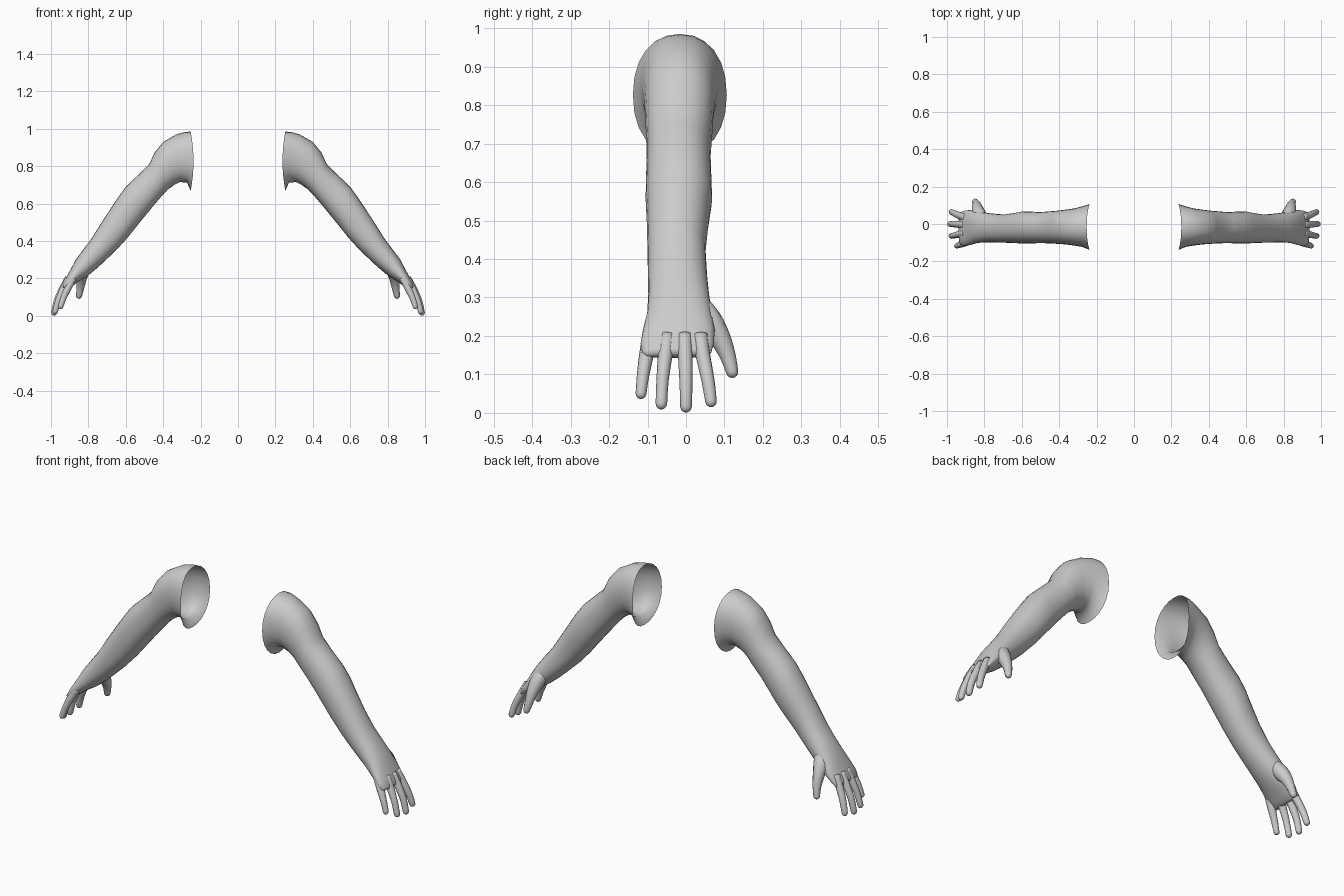
import bpy, bmesh, math
from mathutils import Vector

if "Cube" in bpy.data.objects:
    bpy.data.objects.remove(bpy.data.objects["Cube"])

skin = bpy.data.materials.new("plain grey")
skin.diffuse_color = (0.6, 0.6, 0.6, 1)
skin.use_nodes = True
skin.node_tree.nodes["Principled BSDF"].inputs["Base Color"].default_value = skin.diffuse_color


def superellipse(n, power):
    """Unit cross-section points, slightly squared when power > 2."""
    for i in range(n):
        a = 2 * math.pi * i / n
        c, s = math.cos(a), math.sin(a)
        yield (math.copysign(abs(c) ** (2 / power), c),
               math.copysign(abs(s) ** (2 / power), s))


def loft(name, rings, cap_start):
    """Skin a list of equal point rings, close the end and mirror to the other side."""
    bm = bmesh.new()
    rows = [[bm.verts.new(p) for p in ring] for ring in rings]
    n = len(rows[0])
    for a, b in zip(rows, rows[1:]):
        for i in range(n):
            j = (i + 1) % n
            bm.faces.new((a[i], a[j], b[j], b[i]))
    bm.faces.new(rows[-1])
    if cap_start:
        bm.faces.new(list(reversed(rows[0])))
    bmesh.ops.recalc_face_normals(bm, faces=bm.faces)
    # an open sleeve may be guessed inside out: check against its axis
    bm.faces.ensure_lookup_table()
    f = bm.faces[0]
    mid = sum((v.co for v in rows[0]), Vector()) / n
    if f.normal.dot(f.calc_center_median() - mid) < 0:
        bmesh.ops.reverse_faces(bm, faces=bm.faces)
    for f in bm.faces:
        f.smooth = True
    mesh = bpy.data.meshes.new(name)
    bm.to_mesh(mesh)
    bm.free()
    mesh.materials.append(skin)
    obj = bpy.data.objects.new(name, mesh)
    bpy.context.collection.objects.link(obj)
    mirror = obj.modifiers.new("mirror", 'MIRROR')
    mirror.use_mirror_merge = False
    return obj


# Arm sections: top x, top z, bottom x, bottom z, front y, back y
sections = [
    (0.253, 0.985, 0.253, 0.668, -0.138, 0.106),
    (0.285, 0.983, 0.272, 0.712, -0.122, 0.094),
    (0.330, 0.970, 0.310, 0.715, -0.115, 0.083),
    (0.400, 0.930, 0.340, 0.700, -0.109, 0.076),
    (0.445, 0.875, 0.375, 0.675, -0.106, 0.071),
    (0.475, 0.810, 0.415, 0.632, -0.104, 0.068),
    (0.535, 0.752, 0.455, 0.585, -0.102, 0.064),
    (0.600, 0.690, 0.500, 0.530, -0.104, 0.066),
    (0.640, 0.635, 0.545, 0.475, -0.105, 0.068),
    (0.680, 0.575, 0.590, 0.418, -0.102, 0.059),
    (0.735, 0.490, 0.650, 0.352, -0.100, 0.051),
    (0.785, 0.410, 0.705, 0.300, -0.099, 0.055),
    (0.825, 0.358, 0.750, 0.258, -0.098, 0.060),
    (0.866, 0.303, 0.805, 0.212, -0.101, 0.067),
    (0.897, 0.245, 0.850, 0.185, -0.112, 0.075),
    (0.922, 0.200, 0.885, 0.160, -0.118, 0.072),
    (0.938, 0.168, 0.906, 0.146, -0.114, 0.066),
    (0.939, 0.154, 0.918, 0.143, -0.104, 0.058),
]
rings = []
for k, (tx, tz, bx, bz, y0, y1) in enumerate(sections):
    c = Vector(((tx + bx) / 2, (y0 + y1) / 2, (tz + bz) / 2))
    up = Vector(((tx - bx) / 2, 0, (tz - bz) / 2))
    ring = [c + Vector((0, u * (y1 - y0) / 2, 0)) + up * v
            for u, v in superellipse(24, 2.2)]
    if k == 0:  # the open shoulder edge bows inwards at mid height
        for p in ring:
            p.x -= 0.015 * (1 - ((p.z - c.z) / up.z) ** 2)
    rings.append(ring)
loft("arm", rings, False)


def digit(name, pts):
    """Tapered round digit along points (x, y, z, radius) with a rounded tip."""
    ctrl = [Vector(p) for p in pts]
    path = []
    for i in range(len(ctrl) - 1):  # smooth the path
        p0, p1 = ctrl[max(i - 1, 0)], ctrl[i]
        p2, p3 = ctrl[i + 1], ctrl[min(i + 2, len(ctrl) - 1)]
        for s in range(3):
            t = s / 3
            path.append(0.5 * (2 * p1 + (p2 - p0) * t
                               + (2 * p0 - 5 * p1 + 4 * p2 - p3) * t * t
                               + (3 * p1 - p0 - 3 * p2 + p3) * t ** 3))
    path.append(ctrl[-1])
    end, r = path[-1], path[-1].w
    d = (end.xyz - path[-2].xyz).normalized()
    for a in (30, 55, 78):  # rounded tip
        a = math.radians(a)
        path.append((end.xyz + d * r * math.sin(a)).to_4d())
        path[-1].w = r * math.cos(a)
    rings = []
    for i, p in enumerate(path):
        t = (path[min(i + 1, len(path) - 1)].xyz - path[max(i - 1, 0)].xyz).normalized()
        side = (Vector((0, 1, 0)) - t * t.y).normalized()
        other = t.cross(side)
        rings.append([p.xyz + (side * u + other * v) * p.w
                      for u, v in superellipse(12, 2)])
    loft(name, rings, True)


# Fingers and thumb
digit("little_finger", [(0.880, -0.092, 0.205, 0.020), (0.908, -0.103, 0.150, 0.019),
                        (0.933, -0.112, 0.095, 0.016), (0.948, -0.117, 0.050, 0.014)])
digit("ring_finger", [(0.902, -0.048, 0.200, 0.021), (0.930, -0.054, 0.150, 0.019),
                      (0.960, -0.061, 0.085, 0.016), (0.977, -0.064, 0.024, 0.015)])
digit("middle_finger", [(0.905, -0.004, 0.200, 0.021), (0.935, -0.002, 0.150, 0.019),
                        (0.968, 0.000, 0.080, 0.017), (0.984, 0.000, 0.016, 0.015)])
digit("index_finger", [(0.902, 0.036, 0.200, 0.021), (0.930, 0.044, 0.150, 0.019),
                       (0.960, 0.057, 0.085, 0.017), (0.976, 0.065, 0.030, 0.015)])
digit("thumb", [(0.808, 0.030, 0.285, 0.030), (0.830, 0.058, 0.240, 0.036),
                (0.838, 0.088, 0.195, 0.028), (0.843, 0.108, 0.150, 0.021),
                (0.850, 0.120, 0.107, 0.016)])
